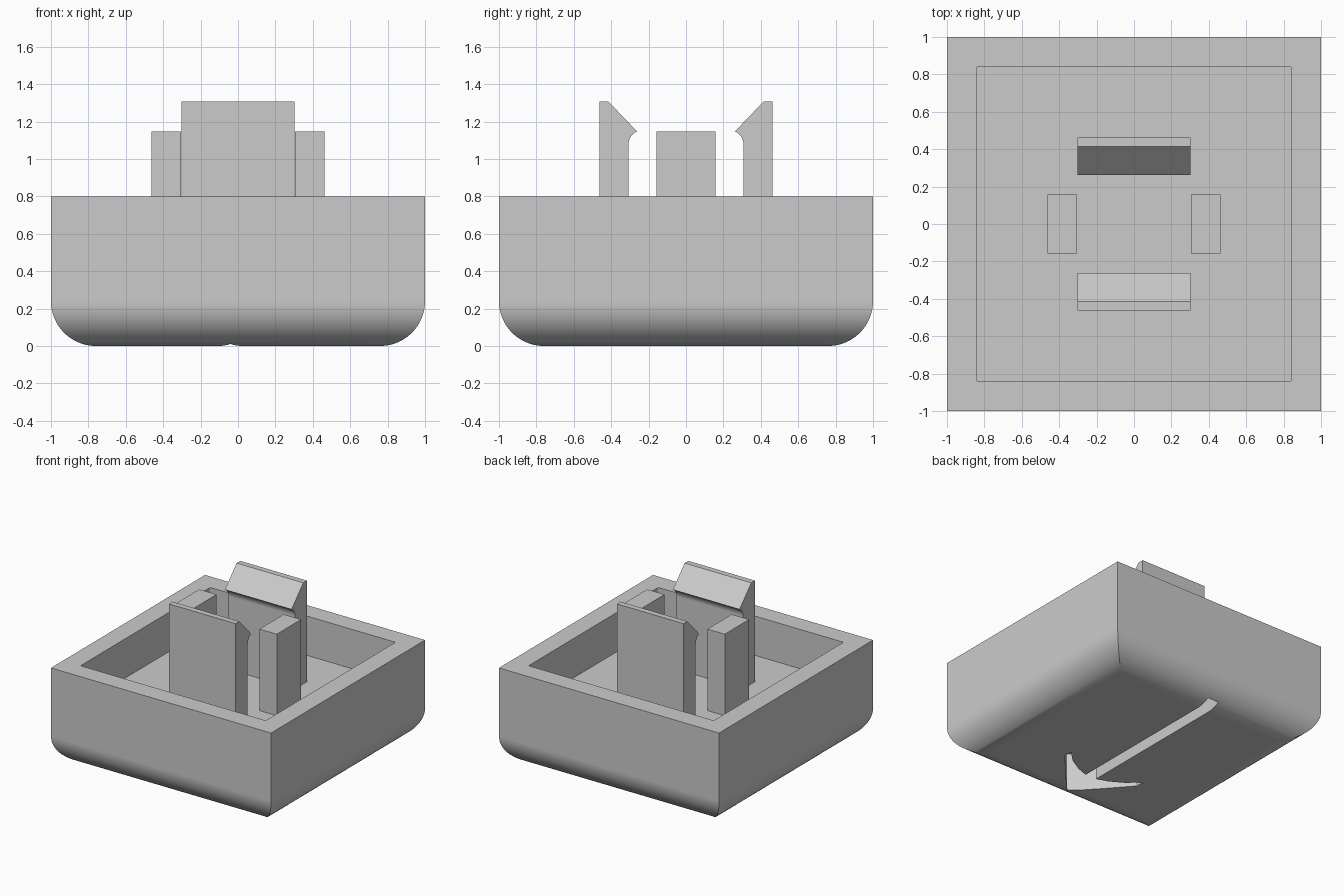
import bpy, bmesh, math

cube = bpy.data.objects.get("Cube")
if cube:
    bpy.data.objects.remove(cube)

grey = bpy.data.materials.new("plain grey")
grey.use_nodes = True
colour = (0.6, 0.6, 0.6, 1)
grey.diffuse_color = colour
grey.node_tree.nodes["Principled BSDF"].inputs["Base Color"].default_value = colour

FLOOR = 0.477
TOP = 0.8


def make(name, bm):
    bmesh.ops.recalc_face_normals(bm, faces=bm.faces)
    mesh = bpy.data.meshes.new(name)
    bm.to_mesh(mesh)
    bm.free()
    mesh.materials.append(grey)
    obj = bpy.data.objects.new(name, mesh)
    bpy.context.collection.objects.link(obj)
    return obj


def loft(name, rings):
    """Closed solid through rings that share a point count."""
    bm = bmesh.new()
    loops = [[bm.verts.new(p) for p in ring] for ring in rings]
    for a, b in zip(loops, loops[1:]):
        for i in range(len(a)):
            j = (i + 1) % len(a)
            bm.faces.new((a[i], a[j], b[j], b[i]))
    bm.faces.new(loops[0])
    bm.faces.new(loops[-1])
    return make(name, bm)


def square(h, z):
    return [(-h, -h, z), (h, -h, z), (h, h, z), (-h, h, z)]


def smooth(obj):
    for p in obj.data.polygons:
        p.use_smooth = True
    obj.data.set_sharp_from_angle(angle=math.radians(25))
    mod = obj.modifiers.new("clean shading", 'WEIGHTED_NORMAL')
    mod.keep_sharp = True


# Body: square block with mitred rounding along the bottom
R, STEPS = 0.24, 20
rings = []
for i in range(STEPS + 1):
    a = math.pi / 2 * i / STEPS
    rings.append(square(1 - R + R * math.sin(a), R - R * math.cos(a)))
rings.append(square(1, TOP))
body = loft("body", rings)

# Cavity cutter with slightly rounded upright corners
cavity = loft("cavity_cutter", [square(0.842, FLOOR), square(0.842, TOP + 0.2)])
bm = bmesh.new()
bm.from_mesh(cavity.data)
upright = [e for e in bm.edges if abs(e.verts[0].co.z - e.verts[1].co.z) > 0.1]
bmesh.ops.bevel(bm, geom=upright, offset=0.012, segments=4, profile=0.5, affect='EDGES')
bm.to_mesh(cavity.data)
bm.free()

# Arrow cutter for the recess under the body
half = [(0.05, 0.88), (0.05, -0.555), (0.15, -0.52), (0.26, -0.455),
        (0.355, -0.365), (0.355, -0.434), (0.17, -0.645)]
outline = half + [(0, -0.83)] + [(-x, y) for x, y in reversed(half)]
arrow = loft("arrow_cutter", [[(x - 0.04, y, z) for x, y in outline] for z in (-0.1, 0.32)])

for cutter in (cavity, arrow):
    mod = body.modifiers.new(cutter.name, 'BOOLEAN')
    mod.operation = 'DIFFERENCE'
    mod.solver = 'EXACT'
    mod.object = cutter

# Bake the cuts, then drop the cutters
deps = bpy.context.evaluated_depsgraph_get()
baked = bpy.data.meshes.new_from_object(body.evaluated_get(deps))
body.modifiers.clear()
body.data = baked
for cutter in (cavity, arrow):
    bpy.data.objects.remove(cutter)
smooth(body)

# Hooked clips, front and back
profile = [(0.308, FLOOR)]
for i in range(9):
    a = math.radians(65 * i / 8)
    profile.append((0.228 + 0.08 * math.cos(a), 1.075 + 0.08 * math.sin(a)))
profile += [(0.415, 1.307), (0.463, 1.307), (0.463, FLOOR)]
for name, s in (("front_clip", -1), ("back_clip", 1)):
    smooth(loft(name, [[(x, s * y, z) for y, z in profile] for x in (-0.303, 0.303)]))

# Plain posts, left and right
for name, s in (("right_post", -1), ("left_post", 1)):
    loft(name, [[(s * x, y, z) for x, y in
                 ((0.305, -0.158), (0.463, -0.158), (0.463, 0.158), (0.305, 0.158))]
                for z in (FLOOR, 1.147)])
